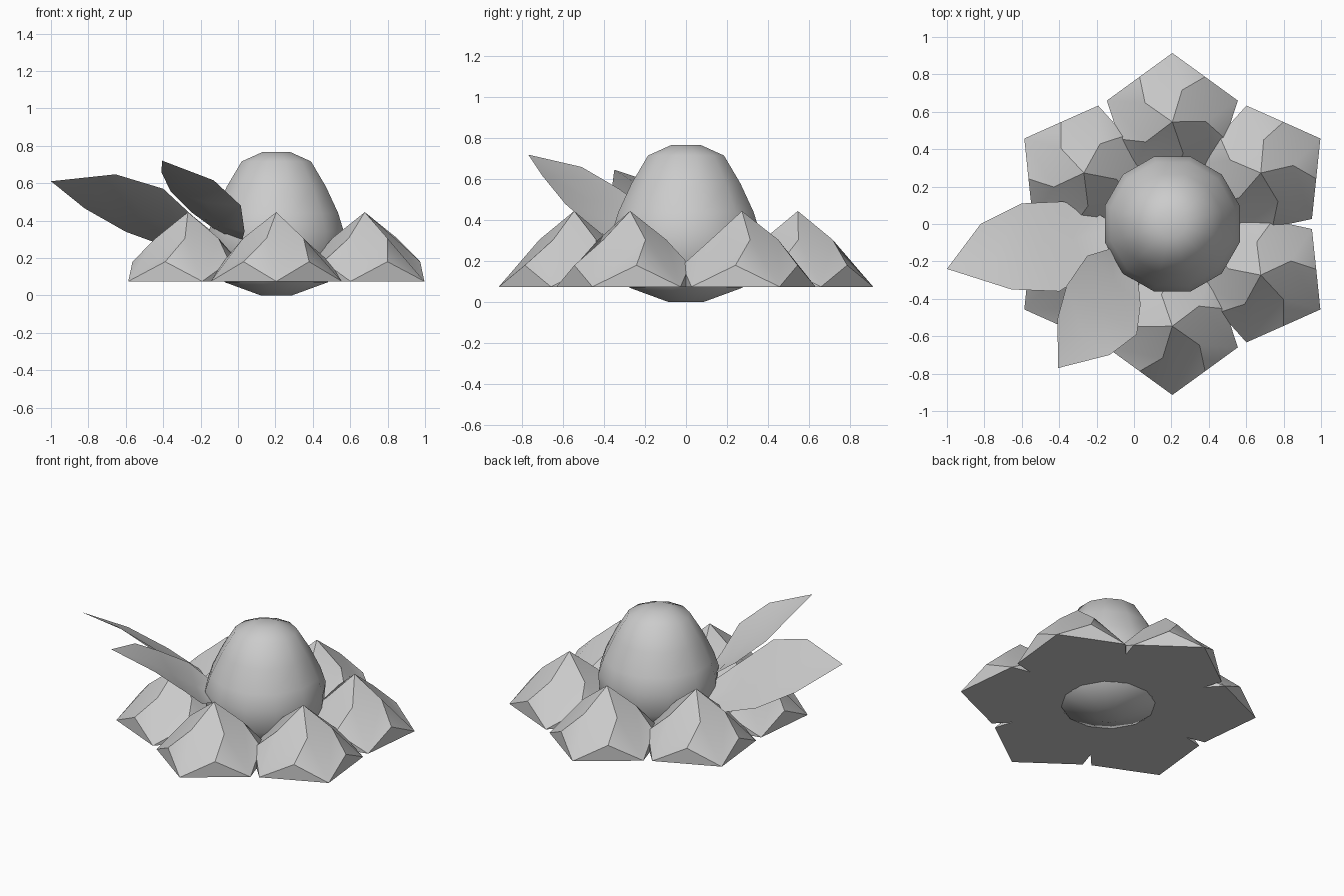
import bpy
import bmesh
from math import sin, cos, pi, radians
from mathutils import Matrix, Vector

cube = bpy.data.objects.get("Cube")
if cube:
    bpy.data.objects.remove(cube, do_unlink=True)

CENTER_X = 0.205
SIDES = 12

# One plain grey for everything
grey = bpy.data.materials.new("plain_grey")
grey.use_nodes = True
grey.diffuse_color = (0.6, 0.6, 0.6, 1)
grey.node_tree.nodes["Principled BSDF"].inputs["Base Color"].default_value = grey.diffuse_color


def finish(name, bm, crease, recalc=True):
    """Turn a bmesh into a smooth object with sharp creases."""
    if recalc:
        bmesh.ops.recalc_face_normals(bm, faces=bm.faces)
    mesh = bpy.data.meshes.new(name)
    bm.to_mesh(mesh)
    bm.free()
    for poly in mesh.polygons:
        poly.use_smooth = True
    mesh.set_sharp_from_angle(angle=radians(crease))
    mesh.materials.append(grey)
    obj = bpy.data.objects.new(name, mesh)
    bpy.context.scene.collection.objects.link(obj)
    return obj


def ring(bm, radius, z, count, turn):
    return [bm.verts.new((radius * cos(turn + 2 * pi * i / count),
                          radius * sin(turn + 2 * pi * i / count), z))
            for i in range(count)]


# Egg-shaped bud: stacked rings with flat caps
bm = bmesh.new()
profile = [(0.087, 0), (0.285, 0.07), (0.36, 0.19), (0.374, 0.34),
           (0.342, 0.44), (0.275, 0.58), (0.192, 0.716), (0.075, 0.767)]
rings = [ring(bm, r, z, SIDES, pi / SIDES) for r, z in profile]
for low, high in zip(rings, rings[1:]):
    for i in range(SIDES):
        j = (i + 1) % SIDES
        bm.faces.new((low[i], low[j], high[j], high[i]))
bm.faces.new(rings[0][::-1])
bm.faces.new(rings[-1])
bud = finish("bud", bm, 80)
bud.location.x = CENTER_X


# Crystal petals: five-sided peaks with twisted ridges
def petal(index):
    bm = bmesh.new()
    fifth = 2 * pi / 5
    corner = ring(bm, 0.368, 0.075, 5, 0)
    mid = ring(bm, 0.298, 0.18, 5, fifth / 2)
    ridge = ring(bm, 0.178, 0.305, 5, fifth / 2 + radians(19))
    apex = bm.verts.new((0, 0, 0.445))
    for i in range(5):
        j = (i + 1) % 5
        bm.faces.new((corner[i], corner[j], mid[i]))
        bm.faces.new((corner[j], ridge[i], mid[i]))
        bm.faces.new((corner[j], mid[j], ridge[j]))
        bm.faces.new((corner[j], ridge[j], apex, ridge[i]))
    bm.faces.new(corner[::-1])
    place = (Matrix.Translation((CENTER_X, 0, 0))
             @ Matrix.Rotation(pi / 6 + index * pi / 3, 4, "Z")
             @ Matrix.Translation((0.546, 0, 0)))
    bm.transform(place)
    finish(f"petal_{index + 1}", bm, 32)


for n in range(6):
    petal(n)


# Leaves: thin sheets folded along the midrib
def leaf(name, tip, pairs, base):
    bm = bmesh.new()
    tip_v, base_v = bm.verts.new(tip), bm.verts.new(base)
    rows = []
    for a, b in pairs:
        a, b = Vector(a), Vector(b)
        rib = (a + b) / 2 - Vector((0, 0, 0.02))
        rows.append([bm.verts.new(p) for p in (a, rib, b)])
    for s in (0, 1):
        bm.faces.new((tip_v, rows[0][s], rows[0][s + 1]))
        for r, q in zip(rows, rows[1:]):
            bm.faces.new((r[s], q[s], q[s + 1], r[s + 1]))
        bm.faces.new((rows[-1][s], base_v, rows[-1][s + 1]))
    bmesh.ops.recalc_face_normals(bm, faces=bm.faces)
    if sum(f.normal.z for f in bm.faces) < 0:
        bmesh.ops.reverse_faces(bm, faces=bm.faces)
    finish(name, bm, 30, recalc=False)


leaf("side_leaf", (-1, -0.24, 0.61),
     [((-0.655, -0.35, 0.647), (-0.82, 0, 0.465)),
      ((-0.4, -0.36, 0.57), (-0.6, 0.11, 0.34)),
      ((-0.27, -0.28, 0.45), (-0.38, 0.12, 0.26)),
      ((-0.13, -0.14, 0.32), (-0.2, 0.06, 0.21))],
     (-0.06, -0.03, 0.23))
leaf("front_leaf", (-0.405, -0.77, 0.72),
     [((-0.13, -0.7, 0.615), (-0.41, -0.51, 0.66)),
      ((0.015, -0.59, 0.48), (-0.36, -0.33, 0.555)),
      ((0.035, -0.43, 0.34), (-0.25, -0.17, 0.445)),
      ((0.02, -0.28, 0.29), (-0.12, -0.13, 0.35))],
     (0.02, -0.15, 0.28))
